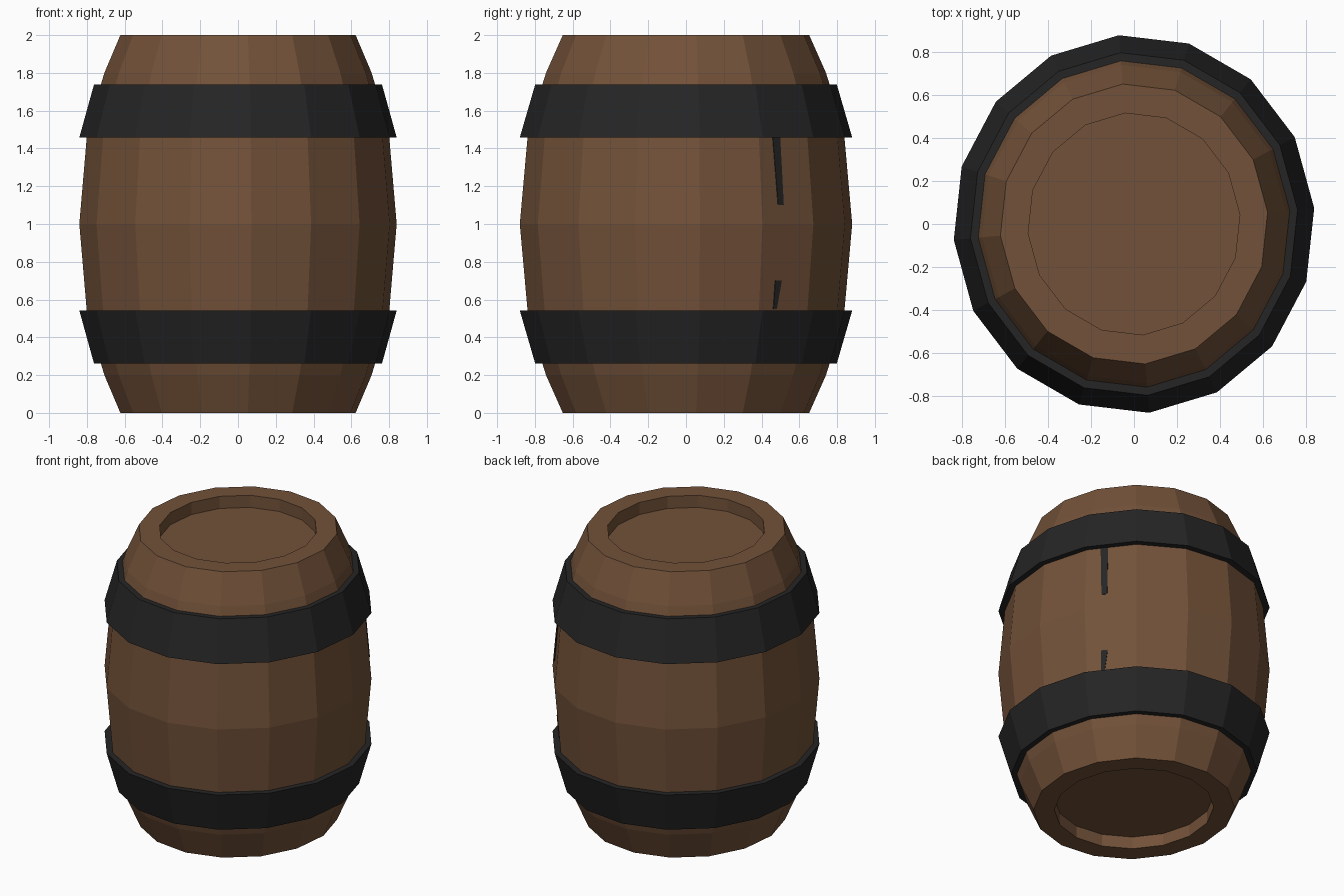
import bpy, bmesh, math

if "Cube" in bpy.data.objects:
    bpy.data.objects.remove(bpy.data.objects["Cube"])

SIDES = 16
TWIST = math.radians(4.8)
STRETCH = 0.883 / 0.843      # barrel is slightly deeper than wide


def material(name, rgb):
    m = bpy.data.materials.new(name)
    m.diffuse_color = (*rgb, 1)
    m.use_nodes = True
    m.node_tree.nodes["Principled BSDF"].inputs["Base Color"].default_value = m.diffuse_color
    return m


wood = material("brown wood", (0.171, 0.084, 0.041))
iron = material("dark iron", (0.0185, 0.0185, 0.0185))


def point(r, z, i):
    a = TWIST + i * 2 * math.pi / SIDES
    return (r * math.cos(a), r * STRETCH * math.sin(a), z)


def finish(bm, name, mat):
    bmesh.ops.recalc_face_normals(bm, faces=bm.faces)
    me = bpy.data.meshes.new(name)
    bm.to_mesh(me)
    bm.free()
    me.materials.append(mat)
    ob = bpy.data.objects.new(name, me)
    bpy.context.collection.objects.link(ob)
    return ob


def lathe(name, profile, mat, closed):
    """Turn an (r, z) profile; open profiles get flat end caps."""
    bm = bmesh.new()
    rings = [[bm.verts.new(point(r, z, i)) for i in range(SIDES)] for r, z in profile]
    pairs = list(zip(rings, rings[1:]))
    if closed:
        pairs.append((rings[-1], rings[0]))
    else:
        bm.faces.new(rings[0])
        bm.faces.new(rings[-1])
    for a, b in pairs:
        for i in range(SIDES):
            j = (i + 1) % SIDES
            bm.faces.new((a[i], a[j], b[j], b[i]))
    return finish(bm, name, mat)


# Barrel body with recessed heads at both ends
half = [(0.495, 0.085), (0.495, 0), (0.625, 0), (0.71, 0.2), (0.80, 0.5)]
body = half + [(0.843, 1.0)] + [(r, 2 - z) for r, z in reversed(half)]
lathe("barrel_body", body, wood, False)

# Two flared hoops, mirrored about the middle
hoop = [(0.765, 0.262), (0.843, 0.542), (0.80, 0.542), (0.725, 0.262)]
lathe("lower_hoop", hoop, iron, True)
lathe("upper_hoop", [(r, 2 - z) for r, z in hoop], iron, True)


# Thin dark marks on one stave of the right side
def body_radius(z):
    return 0.843 - 0.043 * abs(z - 1) / 0.5


def mark(name, rows):
    bm = bmesh.new()
    quads = []
    for lift in (-0.002, 0.004):
        corners = []
        for z, u0, u1 in rows:
            p, q = (point(body_radius(z) + lift, z, k) for k in (1, 2))
            corners.append([bm.verts.new([s + (t - s) * u for s, t in zip(p, q)])
                            for u in (u0, u1)])
        quads.append(corners[0] + corners[1][::-1])
    a, b = quads
    bm.faces.new(a)
    bm.faces.new(b)
    for i in range(4):
        j = (i + 1) % 4
        bm.faces.new((a[i], a[j], b[j], b[i]))
    finish(bm, name, iron)


mark("upper_stave_mark", [(1.10, 0.32, 0.43), (1.46, 0.28, 0.43)])
mark("lower_stave_mark", [(0.55, 0.29, 0.36), (0.70, 0.30, 0.43)])
